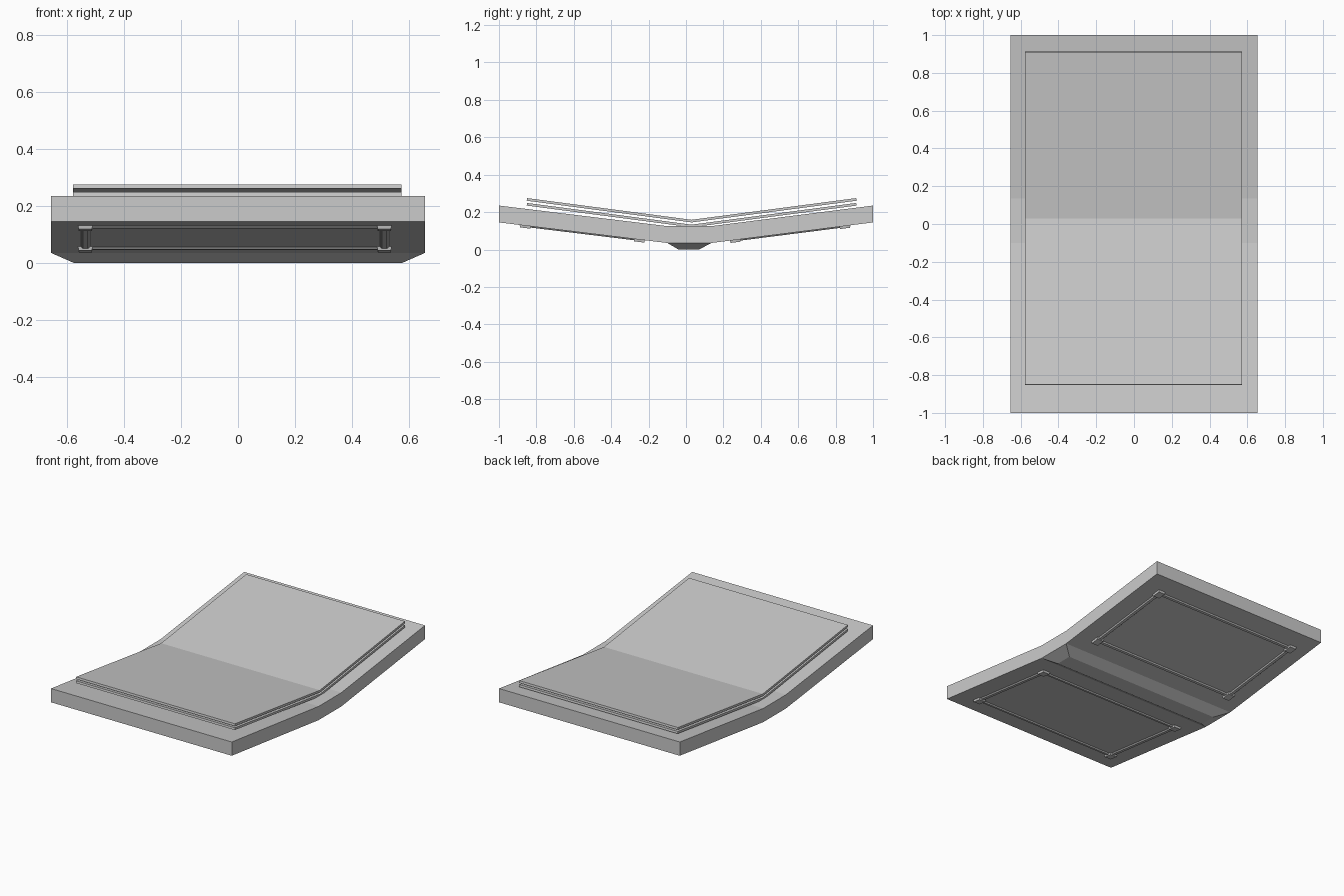
import bpy, bmesh

if "Cube" in bpy.data.objects:
    bpy.data.objects.remove(bpy.data.objects["Cube"])

LEFT, RIGHT = -0.10, 0.135      # flat hinge strip between these y values
W = 0.655


def make(name, verts, faces):
    me = bpy.data.meshes.new(name)
    me.from_pydata(verts, [], faces)
    bm = bmesh.new()
    bm.from_mesh(me)
    bmesh.ops.recalc_face_normals(bm, faces=bm.faces)
    bm.to_mesh(me)
    bm.free()
    ob = bpy.data.objects.new(name, me)
    bpy.context.collection.objects.link(ob)
    return ob


def strip(name, top, bottom, x0, x1):
    """Bent slab: matching upper and lower (y, z) lines, extruded along x."""
    n = len(top)
    verts = [(x, y, z) for line in (top, bottom) for y, z in line for x in (x0, x1)]
    a = lambda i: 2 * i
    b = lambda i: 2 * (n + i)
    faces = [(a(0), a(0) + 1, b(0) + 1, b(0)),
             (a(n - 1), a(n - 1) + 1, b(n - 1) + 1, b(n - 1))]
    for i in range(n - 1):
        faces += [(a(i), a(i) + 1, a(i + 1) + 1, a(i + 1)),
                  (b(i), b(i) + 1, b(i + 1) + 1, b(i + 1))]
        for s in (0, 1):
            faces.append((a(i) + s, a(i + 1) + s, b(i + 1) + s, b(i) + s))
    return make(name, verts, faces)


def underside(y):
    """Height of the cover's lower surface."""
    if y < LEFT:
        return 0.035 + 0.11 * (LEFT - y) / (1 + LEFT)
    if y > RIGHT:
        return 0.035 + 0.11 * (y - RIGHT) / (1 - RIGHT)
    return 0.035


def stud(name, x0, x1, y0, y1, depth, inset):
    """Tapered block hanging from the sloping underside."""
    verts = []
    for i, d in ((0, -0.002), (inset, depth)):
        for x, y in ((x0 + i, y0 + i), (x1 - i, y0 + i), (x1 - i, y1 - i), (x0 + i, y1 - i)):
            verts.append((x, y, underside(y) - d))
    faces = [(0, 1, 2, 3), (4, 5, 6, 7)] + [(k, (k + 1) % 4, (k + 1) % 4 + 4, k + 4) for k in range(4)]
    return make(name, verts, faces)


# bent cover
cover = [(-1, 0.145), (LEFT, 0.035), (RIGHT, 0.035), (1, 0.145)]
strip("cover", [(y, z + 0.09) for y, z in cover], cover, -W, W)

# tapered spine below the hinge
spine = [(-W, LEFT, 0.035), (W, LEFT, 0.035), (W, RIGHT, 0.035), (-W, RIGHT, 0.035),
         (-0.575, -0.04, 0), (0.575, -0.04, 0), (0.575, 0.07, 0), (-0.575, 0.07, 0)]
make("spine", spine, [(0, 1, 2, 3), (4, 5, 6, 7)] + [(k, (k + 1) % 4, (k + 1) % 4 + 4, k + 4) for k in range(4)])

# two V-folded sheets
for name, dz in (("lower_sheet", 0), ("upper_sheet", 0.026)):
    top = [(-0.85, 0.249 + dz), (0.03, 0.133 + dz), (0.91, 0.249 + dz)]
    low = [(-0.852, 0.235 + dz), (0.03, 0.119 + dz), (0.912, 0.235 + dz)]
    strip(name, top, low, -0.578, 0.573)

# raised frames with corner pads under each half
XA, XB = -0.535, 0.513
for side, ya, yb in (("front", -0.86, -0.25), ("back", 0.265, 0.85)):
    for x in (XA, XB):
        stud(side + "_frame_side", x - 0.018, x + 0.018, ya, yb, 0.007, 0.009)
        for y in (ya, yb):
            stud(side + "_corner_pad", x - 0.026, x + 0.026, y - 0.03, y + 0.03, 0.013, 0.003)
    for y in (ya, yb):
        stud(side + "_frame_end", XA, XB, y - 0.016, y + 0.016, 0.007, 0.008)
